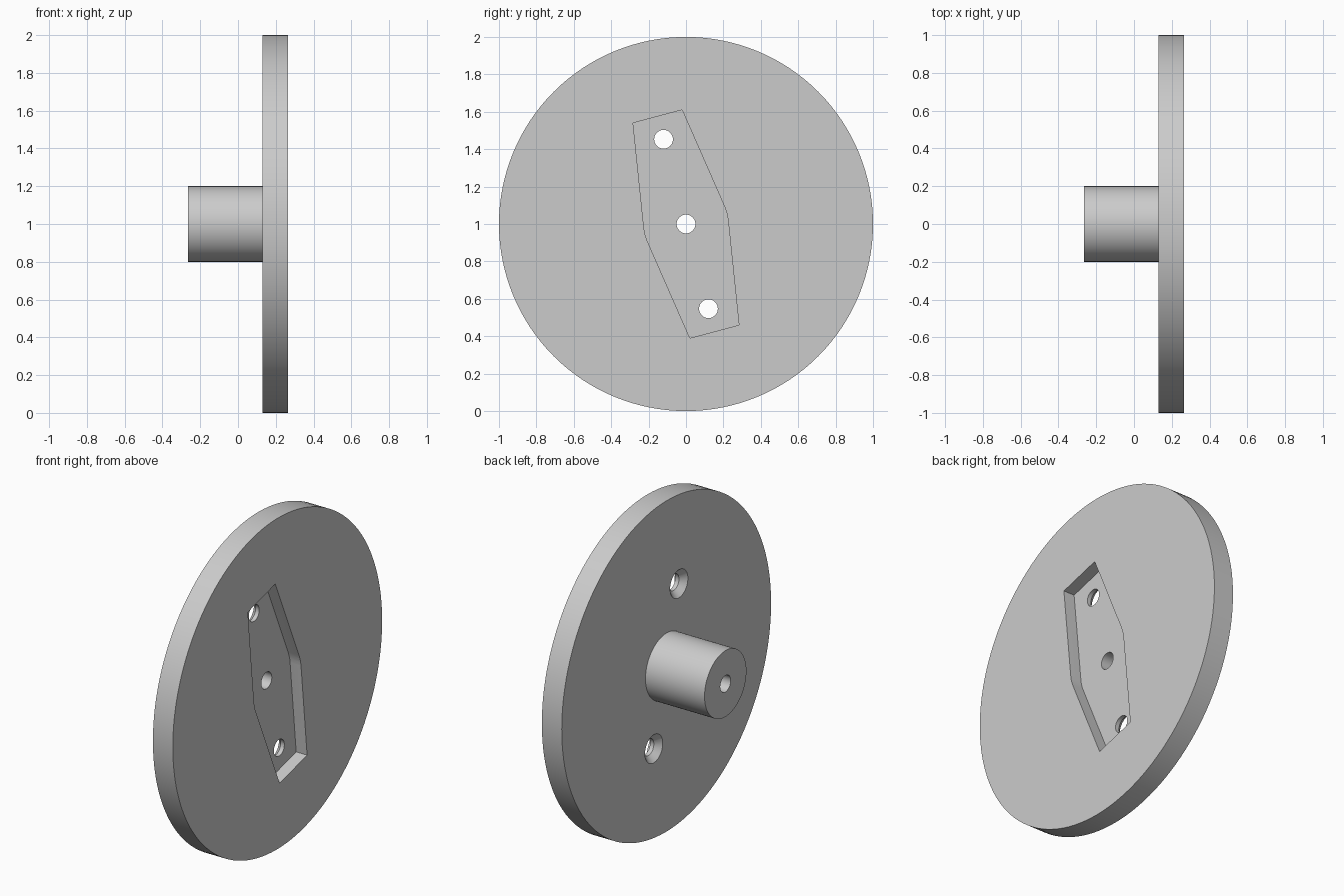
import bpy
import bmesh
from math import sin, cos, pi, radians

cube = bpy.data.objects.get("Cube")
if cube:
    bpy.data.objects.remove(cube, do_unlink=True)

CENTRE_Z = 1.0
BACK, PLATE, FACE = -0.264, 0.131, 0.264   # x of hub end, plate back, plate face
POCKET_FLOOR = 0.191
BORE = 0.05

grey = bpy.data.materials.new("light_grey")
grey.use_nodes = True
colour = (0.6, 0.6, 0.6, 1)
grey.diffuse_color = colour
grey.node_tree.nodes["Principled BSDF"].inputs["Base Color"].default_value = colour


def finish(name, bm):
    bmesh.ops.recalc_face_normals(bm, faces=bm.faces)
    mesh = bpy.data.meshes.new(name)
    bm.to_mesh(mesh)
    bm.free()
    mesh.materials.append(grey)
    obj = bpy.data.objects.new(name, mesh)
    bpy.context.collection.objects.link(obj)
    return obj


def lathe(name, profile, y, z, segments, ring=False):
    """Turn (x, radius) points about an axis along x."""
    bm = bmesh.new()
    rings = []
    for x, r in profile:
        angles = [2 * pi * i / segments for i in range(segments)]
        rings.append([bm.verts.new((x, y + r * cos(a), z + r * sin(a))) for a in angles])
    pairs = list(zip(rings, rings[1:]))
    if ring:
        pairs.append((rings[-1], rings[0]))
    else:
        bm.faces.new(rings[0])
        bm.faces.new(rings[-1])
    for a, b in pairs:
        for i in range(segments):
            j = (i + 1) % segments
            bm.faces.new((a[i], a[j], b[j], b[i]))
    return finish(name, bm)


def prism(name, outline, x0, x1):
    """Extrude a (y, z) outline along x."""
    bm = bmesh.new()
    base = bm.faces.new([bm.verts.new((x0, y, z)) for y, z in outline])
    out = bmesh.ops.extrude_face_region(bm, geom=[base])
    verts = [v for v in out["geom"] if isinstance(v, bmesh.types.BMVert)]
    bmesh.ops.translate(bm, verts=verts, vec=(x1 - x0, 0, 0))
    return finish(name, bm)


# Plate and hub turned as one piece, with the bore through the middle
wheel = lathe("mounting_disc",
              [(BACK, BORE), (BACK, 0.2), (PLATE, 0.2), (PLATE, 1), (FACE, 1), (FACE, BORE)],
              0, CENTRE_Z, 128, ring=True)

# Pocket outline: one half with a rounded shoulder, repeated by a half turn
half = [(-0.283, 0.54), (-0.021, 0.61)]
half += [(0.226 * cos(radians(a)), 0.226 * sin(radians(a))) for a in (24, 18, 12, 6)]
outline = [(s * y, CENTRE_Z + s * z) for s in (1, -1) for y, z in half]
cutters = [prism("pocket_cutter", outline, POCKET_FLOOR, FACE + 0.1)]

# Two countersunk screw holes, wide on the hub side
for s in (1, -1):
    cutters.append(lathe("screw_hole_cutter",
                         [(PLATE - 0.02, 0.105), (PLATE + 0.035, BORE), (FACE + 0.05, BORE)],
                         -0.12 * s, CENTRE_Z + 0.453 * s, 48))

for cutter in cutters:
    cutter.hide_render = True
    mod = wheel.modifiers.new("cut", 'BOOLEAN')
    mod.operation = 'DIFFERENCE'
    mod.solver = 'EXACT'
    mod.object = cutter

# Bake the cuts and drop the cutters
graph = bpy.context.evaluated_depsgraph_get()
wheel_mesh = bpy.data.meshes.new_from_object(wheel.evaluated_get(graph))
wheel.modifiers.clear()
wheel.data = wheel_mesh
for cutter in cutters:
    bpy.data.objects.remove(cutter, do_unlink=True)

bpy.ops.object.select_all(action='DESELECT')
wheel.select_set(True)
bpy.context.view_layer.objects.active = wheel
bpy.ops.object.shade_smooth_by_angle(angle=radians(25))
